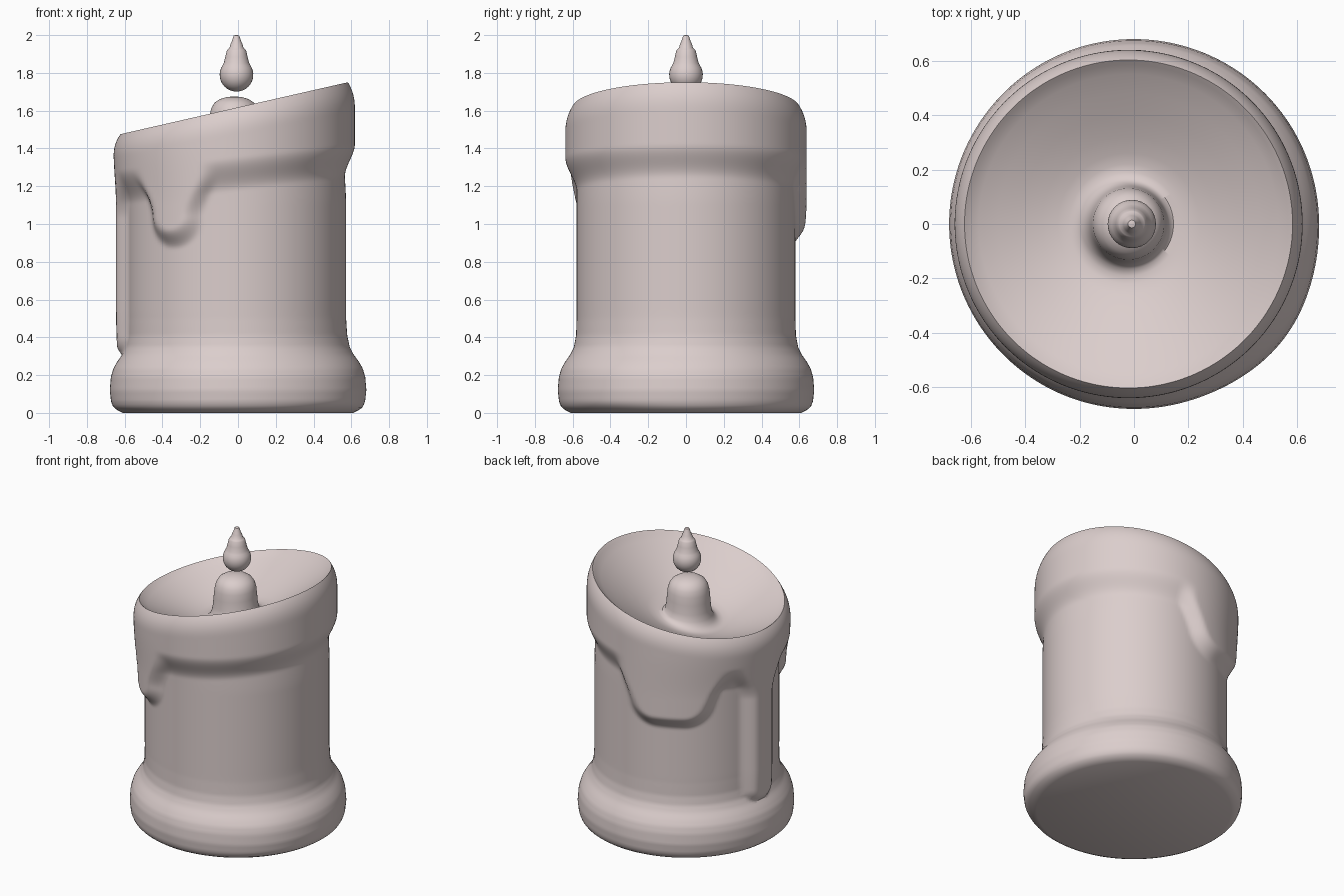
import bpy, bmesh, math

if "Cube" in bpy.data.objects:
    bpy.data.objects.remove(bpy.data.objects["Cube"])

wax_mat = bpy.data.materials.new("pale_wax")
wax_mat.diffuse_color = (0.71, 0.615, 0.605, 1)
wax_mat.use_nodes = True
wax_mat.node_tree.nodes["Principled BSDF"].inputs["Base Color"].default_value = wax_mat.diffuse_color


def smooth(t):
    t = max(0.0, min(1.0, t))
    return t * t * (3 - 2 * t)


def turn(angle, centre):
    """Signed difference in degrees from a centre direction."""
    return (math.degrees(angle) - centre + 180) % 360 - 180


def sample(points, z):
    """Interpolation through (z, value) pairs."""
    for (z0, v0), (z1, v1) in zip(points, points[1:]):
        if z <= z1:
            t = max(0.0, (z - z0) / (z1 - z0))
            return v0 + (v1 - v0) * t
    return points[-1][1]


def build(name, rows, segs, point):
    """Closed skin of rings; point(row, angle) gives each position."""
    bm = bmesh.new()
    rings = []
    for row in rows:
        rings.append([bm.verts.new(point(row, 2 * math.pi * i / segs))
                      for i in range(segs)])
    for a, b in zip(rings, rings[1:]):
        for i in range(segs):
            j = (i + 1) % segs
            bm.faces.new((a[i], a[j], b[j], b[i]))
    bm.faces.new(rings[0][::-1])
    bm.faces.new(rings[-1])
    me = bpy.data.meshes.new(name)
    bm.to_mesh(me)
    bm.free()
    me.materials.append(wax_mat)
    ob = bpy.data.objects.new(name, me)
    bpy.context.collection.objects.link(ob)
    bpy.ops.object.select_all(action='DESELECT')
    ob.select_set(True)
    bpy.context.view_layer.objects.active = ob
    bpy.ops.object.shade_smooth_by_angle(angle=math.radians(50))
    return ob


# Candle: pillar with swollen foot, wax overhang, drips and slanted bowl
FOOT = [(0, 0.61), (0.012, 0.635), (0.03, 0.66), (0.06, 0.672), (0.12, 0.679),
        (0.19, 0.673), (0.235, 0.660), (0.27, 0.640), (0.31, 0.612),
        (0.35, 0.593), (0.41, 0.582), (0.5, 0.579), (2, 0.579)]
# Drips: angle in degrees, half width, lowest height, corner radius
DRIPS = [(-124.5, 0.13, 0.92, 0.125), (175, 0.115, 0.30, 0.1),
         (114.5, 0.265, 0.925, 0.17)]
SLOPE = 0.229
# Bowl and wick mound: radius, height at centre line
BOWL = [(0.598, 1.610), (0.585, 1.597), (0.55, 1.572), (0.48, 1.531),
        (0.4, 1.485), (0.32, 1.444), (0.26, 1.418), (0.22, 1.405),
        (0.19, 1.403), (0.165, 1.41), (0.150, 1.43), (0.141, 1.47),
        (0.136, 1.53), (0.131, 1.58), (0.122, 1.615), (0.104, 1.643),
        (0.075, 1.662), (0.04, 1.672), (0.01, 1.675)]


def wax_cover(angle, z):
    """1 inside the wax overhang and drips, fading to 0 outside."""
    edge = 1.255 + 0.07 * math.cos(angle)
    cover = smooth((z - edge) / 0.18 + 0.45)
    flare = 0.09 * smooth((z - 1.03) / 0.25)
    for centre, half, low, corner in DRIPS:
        qx = abs(math.radians(turn(angle, centre))) * 0.61 - (half + flare - corner)
        qz = low + corner - z
        dist = math.hypot(max(qx, 0), max(qz, 0)) + min(max(qx, qz), 0) - corner
        drip = smooth(0.5 - dist / 0.11)
        cover = 1 - (1 - cover) * (1 - drip)
    return cover


def candle_point(row, angle):
    kind, t = row
    c, s = math.cos(angle), math.sin(angle)
    if kind == "side":
        z = t * (1.613 + SLOPE * 0.6 * c)
        bulge = 0.014 * math.exp(-(turn(angle, -38) / 22) ** 2)
        foot = sample(FOOT, z) + bulge * smooth((0.4 - z) / 0.2) * smooth(z / 0.06)
        r = max(foot, 0.579 + 0.060 * wax_cover(angle, z))
        under = (1 - t) * 1.62
        if under < 0.14:
            r -= 0.037 * (1 - under / 0.14) ** 2.5
        shift = 0.007 * smooth((z - 0.25) / 0.3) + 0.013 * smooth((z - 1.1) / 0.3)
        return (r * c - shift, r * s, z)
    r, z = t
    tilt = SLOPE * smooth((r - 0.1) / 0.1)
    return (r * c - 0.020, r * s, z + tilt * r * c)


side = [("side", i / 130) for i in range(126)]
side += [("side", v) for v in (0.968, 0.975, 0.982, 0.988, 0.994, 1.0)]
build("candle_body", side + [("bowl", p) for p in BOWL], 192, candle_point)

# Flame: round bead drawn up into a stepped tip
FLAME = [(0.089 * math.sin(math.radians(a)), 1.79 - 0.089 * math.cos(math.radians(a)))
         for a in range(4, 125, 10)]
FLAME += [(0.067, 1.853), (0.059, 1.885), (0.051, 1.918), (0.046, 1.925),
          (0.037, 1.932), (0.031, 1.955), (0.024, 1.968), (0.018, 1.988),
          (0.014, 1.998), (0.006, 2.0)]
build("flame", FLAME, 32,
      lambda p, a: (p[0] * math.cos(a) - 0.008, p[0] * math.sin(a), p[1]))
